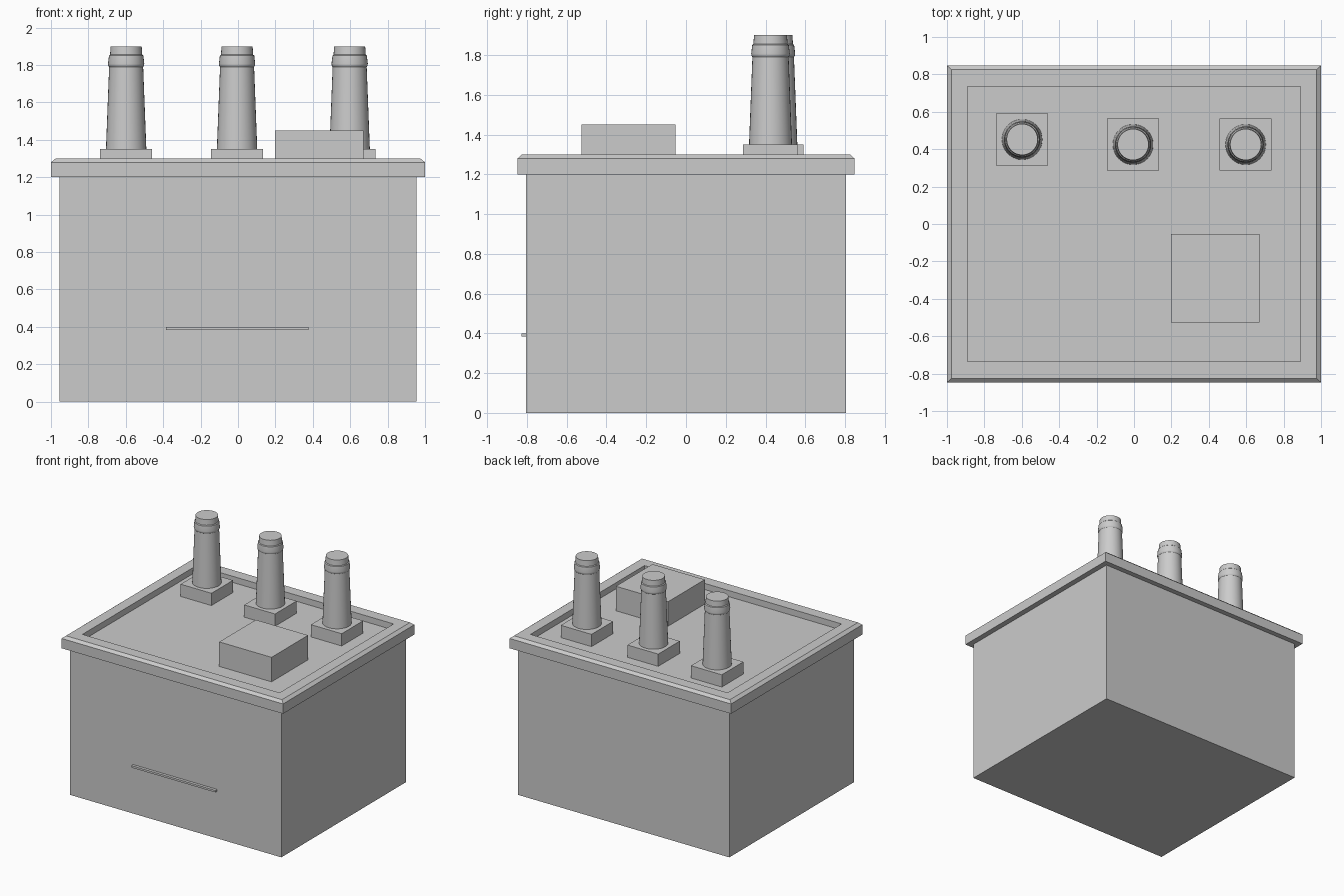
import bpy, bmesh, math

if "Cube" in bpy.data.objects:
    bpy.data.objects.remove(bpy.data.objects["Cube"])


def finish(name, bm):
    bmesh.ops.recalc_face_normals(bm, faces=bm.faces)
    mesh = bpy.data.meshes.new(name)
    bm.to_mesh(mesh)
    bm.free()
    ob = bpy.data.objects.new(name, mesh)
    bpy.context.collection.objects.link(ob)
    return ob


def loft(name, rings, center=(0, 0), smooth=False):
    """Skin a stack of closed rings and cap both ends."""
    bm = bmesh.new()
    loops = [[bm.verts.new((x + center[0], y + center[1], z)) for x, y, z in r] for r in rings]
    n = len(loops[0])
    for a, b in zip(loops, loops[1:]):
        for i in range(n):
            j = (i + 1) % n
            bm.faces.new((a[i], a[j], b[j], b[i])).smooth = smooth
    bm.faces.new(loops[0])
    bm.faces.new(loops[-1])
    if smooth:
        bm.normal_update()
        for e in bm.edges:
            if len(e.link_faces) == 2 and e.calc_face_angle() > math.radians(30):
                e.smooth = False
    return finish(name, bm)


def rect(hx, hy, z):
    return [(-hx, -hy, z), (hx, -hy, z), (hx, hy, z), (-hx, hy, z)]


def circle(r, z, n=32):
    return [(r * math.cos(2 * math.pi * i / n), r * math.sin(2 * math.pi * i / n), z)
            for i in range(n)]


def box(name, center, hx, hy, z0, z1):
    return loft(name, [rect(hx, hy, z0), rect(hx, hy, z1)], center)


# Tank
box("tank_body", (0, 0), 0.955, 0.805, 0, 1.2)

# Lid tray with chamfered outer edge and recessed floor
loft("lid_tray", [rect(1, 0.847, 1.2), rect(1, 0.847, 1.28), rect(0.975, 0.825, 1.3),
                  rect(0.89, 0.735, 1.3), rect(0.89, 0.735, 1.25)])

# Three terminals on square bases
profile = [(0.108, 1.35), (0.091, 1.79), (0.096, 1.797), (0.097, 1.807),
           (0.092, 1.85), (0.086, 1.855), (0.083, 1.9)]
for i, c in enumerate([(-0.598, 0.452), (-0.005, 0.425), (0.597, 0.425)]):
    box(f"terminal_base_{i + 1}", c, 0.139, 0.139, 1.25, 1.35)
    loft(f"terminal_{i + 1}", [circle(r, z) for r, z in profile], c, True)

# Control box on the lid and front bar
box("control_box", (0.435, -0.29), 0.236, 0.236, 1.25, 1.45)
box("front_bar", (-0.004, -0.815), 0.38, 0.013, 0.384, 0.4)
